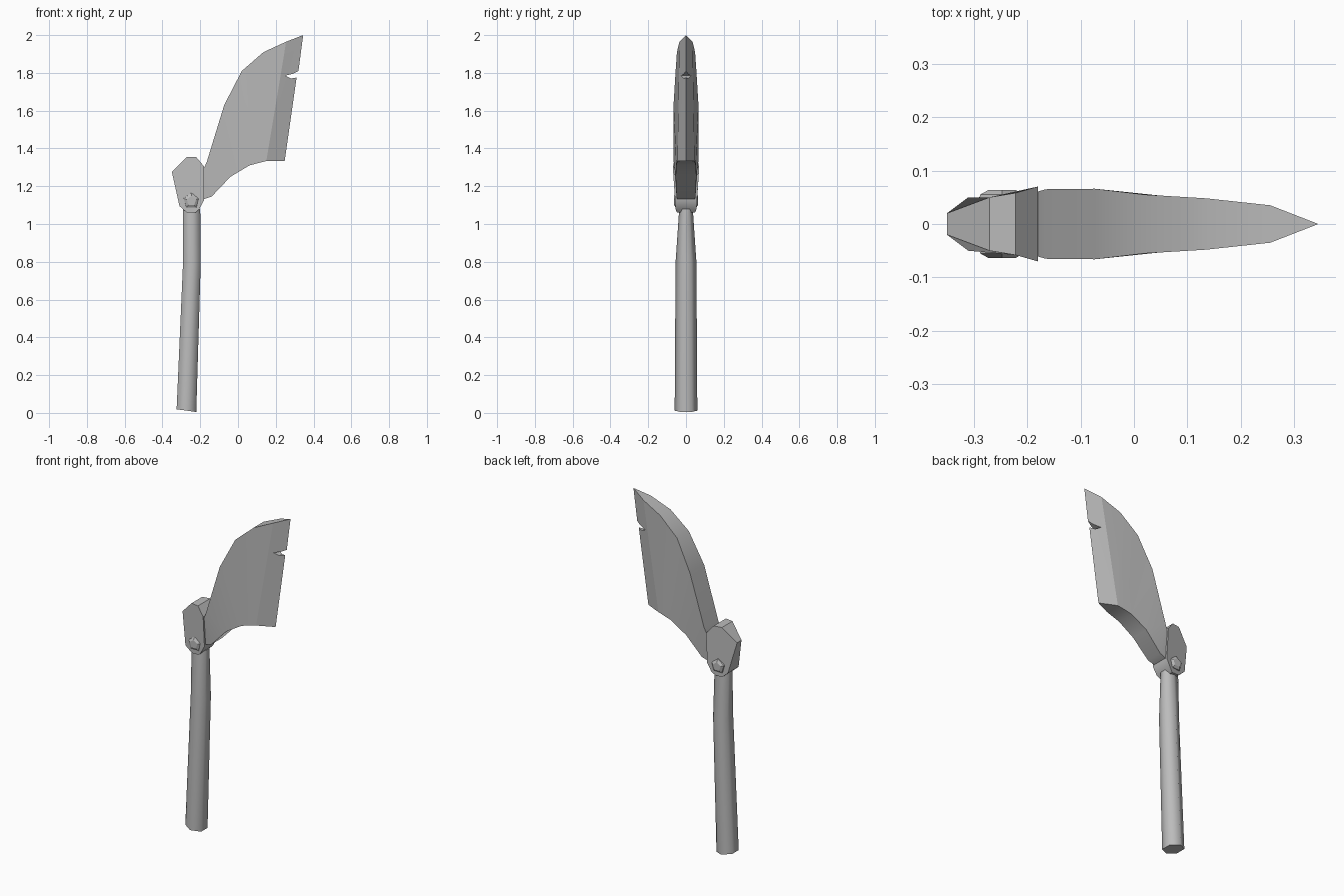
import bpy, bmesh, math
from mathutils import Vector

if "Cube" in bpy.data.objects:
    bpy.data.objects.remove(bpy.data.objects["Cube"], do_unlink=True)

grey = bpy.data.materials.new("plain grey")
grey.use_nodes = True
COLOUR = (0.5, 0.5, 0.5, 1)
grey.diffuse_color = COLOUR
grey.node_tree.nodes["Principled BSDF"].inputs["Base Color"].default_value = COLOUR


def finish(name, bm, angle):
    bmesh.ops.remove_doubles(bm, verts=bm.verts, dist=0.0005)
    bmesh.ops.recalc_face_normals(bm, faces=bm.faces)
    mesh = bpy.data.meshes.new(name)
    bm.to_mesh(mesh)
    bm.free()
    mesh.materials.append(grey)
    obj = bpy.data.objects.new(name, mesh)
    bpy.context.collection.objects.link(obj)
    bpy.ops.object.select_all(action='DESELECT')
    obj.select_set(True)
    bpy.context.view_layer.objects.active = obj
    bpy.ops.object.shade_smooth_by_angle(angle=math.radians(angle))
    return obj


def loft(bm, rings):
    """Skin a list of equal vertex rings and cap both ends."""
    for a, b in zip(rings, rings[1:]):
        for i in range(len(a)):
            j = (i + 1) % len(a)
            bm.faces.new((a[i], a[j], b[j], b[i]))
    bm.faces.new(rings[0])
    bm.faces.new(rings[-1])


# Handle: bent six-sided shaft (centre x, z, radius x, radius y, tilt)
bm = bmesh.new()
rings = []
for cx, z, rx, ry, tilt in [(-0.273, 0.012, 0.06, 0.06, -0.14),
                            (-0.244, 0.8, 0.054, 0.055, -0.03),
                            (-0.246, 1.08, 0.053, 0.036, 0)]:
    ring = []
    for k in range(6):
        a = math.radians(30 + 60 * k)
        dx = rx * math.cos(a)
        ring.append(bm.verts.new((cx + dx, ry * math.sin(a), z + dx * tilt)))
    rings.append(ring)
loft(bm, rings)
finish("handle", bm, 65)

# Head socket: profile with a half thickness at each corner (x, z, half y)
bm = bmesh.new()
profile = [(-0.35, 1.275, 0.02), (-0.27, 1.355, 0.05), (-0.222, 1.355, 0.058),
           (-0.18, 1.305, 0.07), (-0.18, 1.125, 0.058), (-0.205, 1.08, 0.056),
           (-0.225, 1.06, 0.048), (-0.27, 1.06, 0.048), (-0.31, 1.095, 0.05)]
loft(bm, [[bm.verts.new((x, s * h, z)) for x, z, h in profile] for s in (-1, 1)])
finish("head_socket", bm, 30)

# Rivets: five-sided studs with a chamfered cap on both sides
for side, s in (("right", -1), ("left", 1)):
    bm = bmesh.new()
    rings = []
    for r, y in [(0.045, 0.045), (0.043, 0.055), (0.026, 0.064)]:
        rings.append([bm.verts.new((-0.247 + r * math.sin(k * math.tau / 5), s * y,
                                    1.122 + r * math.cos(k * math.tau / 5)))
                      for k in range(5)])
    loft(bm, rings)
    finish("rivet_front" if s < 0 else "rivet_back", bm, 30)

# Blade: matching spine and belly points (x, z, half y)
bm = bmesh.new()
spine = [(-0.2, 1.25, 0.055), (-0.165, 1.33, 0.065), (-0.073, 1.63, 0.066),
         (0.02, 1.81, 0.055), (0.135, 1.91, 0.048), (0.255, 1.965, 0.035)]
belly = [(-0.2, 1.125, 0.045), (-0.14, 1.145, 0.05), (-0.04, 1.25, 0.055),
         (0.06, 1.31, 0.052), (0.105, 1.322, 0.049), (0.15, 1.333, 0.045)]
tip, heel = (0.345, 2.0, 0), (0.247, 1.333, 0)
notch = [(0.32, 1.81, 0), (0.29, 1.795, 0.011), (0.25, 1.785, 0.026),
         (0.28, 1.77, 0.013), (0.31, 1.775, 0)]


def vert(p, s):
    return bm.verts.new((p[0], s * p[2], p[1]))


def bridge(points):
    """Close the two sides along a run of points, tapering where they meet."""
    for p, q in zip(points, points[1:]):
        corners = [(p, -1), (q, -1), (q, 1), (p, 1)]
        corners = [c for c in corners if not (c[0][2] == 0 and c[1] == 1)]
        bm.faces.new([vert(*c) for c in corners])


for s in (-1, 1):
    for i in range(len(spine) - 1):
        bm.faces.new([vert(p, s) for p in (spine[i], spine[i + 1], belly[i + 1], belly[i])])
    # Ground bevel, split at the bottom of the notch
    top, low, deep = spine[-1], belly[-1], notch[2]
    mid = tuple(t + (b - t) * 0.28 for t, b in zip(top, low))
    bm.faces.new([vert(p, s) for p in (top, tip, notch[0], notch[1], deep, mid)])
    bm.faces.new([vert(p, s) for p in (mid, deep, notch[3], notch[4], heel, low)])
bridge(spine + [tip])
bridge(belly + [heel])
bridge(notch)
bridge([spine[0], belly[0]])
finish("blade", bm, 30)
